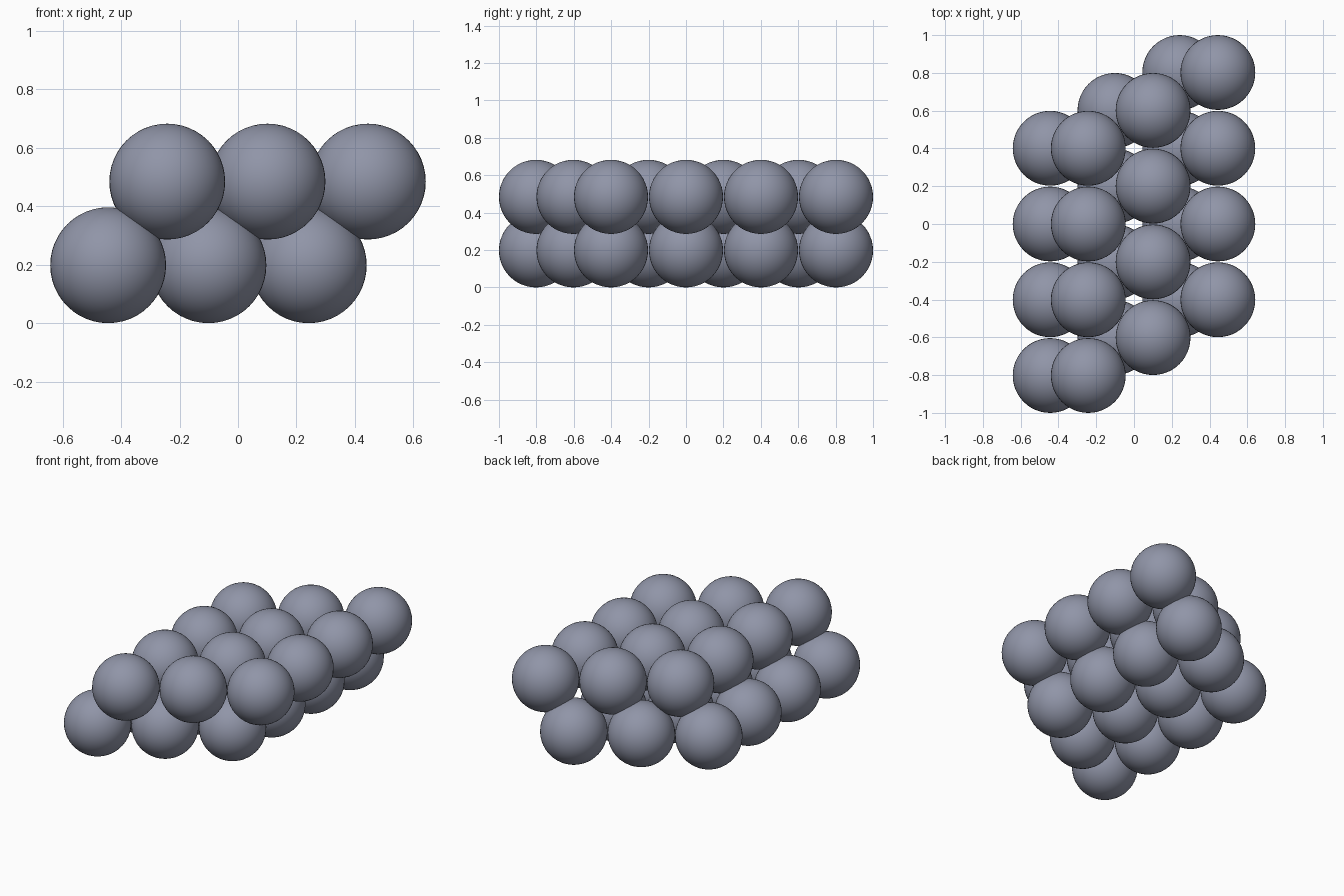
import bpy

if "Cube" in bpy.data.objects:
    bpy.data.objects.remove(bpy.data.objects["Cube"])

R = 0.198         # ball radius
PITCH = 0.401     # spacing along y
ROW = 0.343       # spacing of rows along x
SHIFT = 0.202     # upper layer offset along x
RISE = 0.286      # upper layer height

mat = bpy.data.materials.new("slate grey")
mat.diffuse_color = (0.28, 0.30, 0.39, 1)
mat.use_nodes = True
mat.node_tree.nodes["Principled BSDF"].inputs["Base Color"].default_value = mat.diffuse_color


def ball(name, loc):
    bpy.ops.mesh.primitive_uv_sphere_add(segments=48, ring_count=24, radius=R, location=loc)
    obj = bpy.context.object
    obj.name = name
    obj.data.materials.append(mat)
    bpy.ops.object.shade_smooth()


# Two stacked layers of three staggered rows, four balls per row
for layer, layer_name in enumerate(("lower", "upper")):
    for row in range(3):
        x = (row - 1) * ROW + (layer - 0.5) * SHIFT
        for i in range(4):
            y = (i - 1.5 + (row - 1) * 0.5) * PITCH
            ball(f"{layer_name}_ball_{row + 1}_{i + 1}", (x, y, R + layer * RISE))
